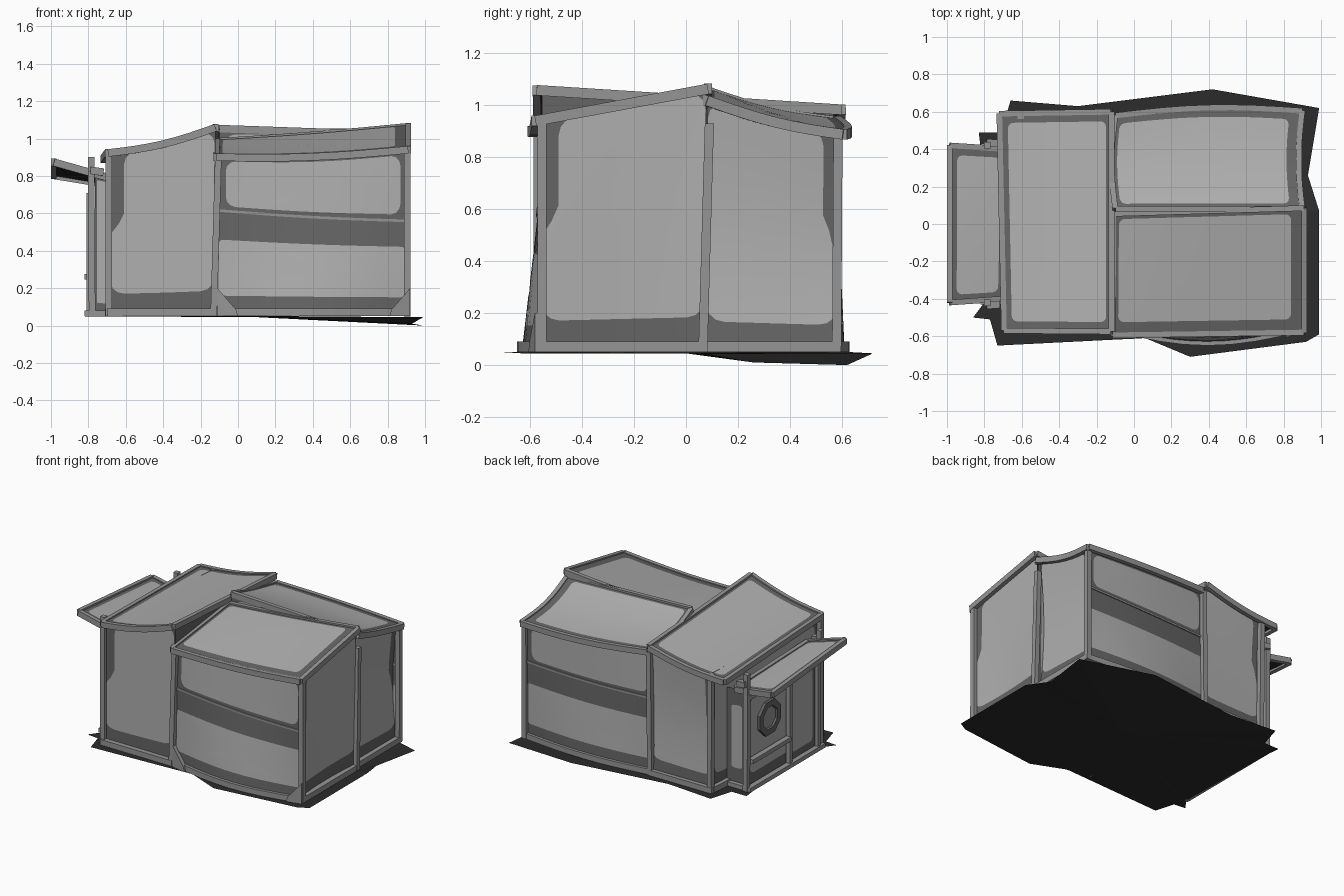
import bpy, bmesh, math
from mathutils import Vector as V

if "Cube" in bpy.data.objects:
    bpy.data.objects.remove(bpy.data.objects["Cube"])


def material(name, value):
    m = bpy.data.materials.new(name)
    m.use_nodes = True
    m.diffuse_color = (value, value, value, 1)
    m.node_tree.nodes["Principled BSDF"].inputs["Base Color"].default_value = (value, value, value, 1)
    return m


LIGHT = material("light_grey_panel", 0.43)
DARK = material("dark_grey_border", 0.13)
TRIM = material("grey_timber", 0.3)
GROUND = material("charcoal_ground", 0.025)


def finish(name, bm, mats, smooth=False):
    bmesh.ops.remove_doubles(bm, verts=bm.verts, dist=0.0003)
    me = bpy.data.meshes.new(name)
    bm.to_mesh(me)
    bm.free()
    ob = bpy.data.objects.new(name, me)
    bpy.context.collection.objects.link(ob)
    for m in mats:
        me.materials.append(m)
    if smooth:
        bpy.ops.object.select_all(action="DESELECT")
        ob.select_set(True)
        bpy.context.view_layer.objects.active = ob
        bpy.ops.object.shade_smooth_by_angle(angle=math.radians(35))
    return ob


def patch(a, b, c, d, low=(0, 0, 0), high=(0, 0, 0), mid=(0, 0, 0)):
    """Warped surface a-b (lower edge) to d-c (upper edge), with bent edges."""
    a, b, c, d, low, high, mid = map(V, (a, b, c, d, low, high, mid))

    def at(u, v):
        s = math.sin(math.pi * u)
        return (a.lerp(b, u).lerp(d.lerp(c, u), v) + low * s * (1 - v)
                + high * s * v + mid * math.sin(math.pi * v))
    at.size = ((b - a).length, (d - a).length)
    return at


def outline(u0, v0, u1, v1, ru, rv):
    pts = []
    corners = [(u0, v0, 1, 1), (u1, v0, -1, 1), (u1, v1, -1, -1), (u0, v1, 1, -1)]
    for i, (cu, cv, su, sv) in enumerate(corners):
        for k in range(4):
            t = math.radians(180 + 90 * i + 30 * k)
            pts.append((cu + su * ru + ru * math.cos(t), cv + sv * rv + rv * math.sin(t)))
        nu, nv, nsu, nsv = corners[(i + 1) % 4]
        e = pts[-1]
        f = (nu + nsu * ru, nv) if i % 2 == 0 else (nu, nv + nsv * rv)
        for k in range(1, 12):
            pts.append((e[0] + (f[0] - e[0]) * k / 12, e[1] + (f[1] - e[1]) * k / 12))
    return pts


def panel(name, at, left, right, bottom, top, radius=0.05, taper=False, underside=False):
    """Light rounded field inside a dark border, following a warped surface.
    With taper, the side borders fade out below mid height."""
    w, h = at.size
    l, r = left / w, right / w
    inner = outline(l, bottom / h, 1 - r, 1 - top / h, radius / w, radius / h)
    if taper:
        fade = [min(1, max(0, (v - .5) / .1)) for u, v in inner]
        inner = [(u * k + (u - l) / (1 - l - r) * (1 - k), v) for (u, v), k in zip(inner, fade)]
    cu, cv = (1 + l - r) / 2, (1 + (bottom - top) / h) / 2
    rings = [[(cu + (u - cu) * s, cv + (v - cv) * s) for u, v in inner] for s in (.2, .4, .6, .8, 1)]
    rings.append(outline(0, 0, 1, 1, 0, 0))
    bm = bmesh.new()
    rows = [[bm.verts.new(at(u, v)) for u, v in ring] for ring in rings]
    bm.faces.new(rows[0])
    n = len(inner)
    for k in range(len(rows) - 1):
        for i in range(n):
            j = (i + 1) % n
            f = bm.faces.new((rows[k][i], rows[k + 1][i], rows[k + 1][j], rows[k][j]))
            f.material_index = int(k == 4)
    ob = finish(name, bm, [LIGHT, DARK, GROUND], True)
    if underside:
        m = ob.modifiers.new("underside", "SOLIDIFY")
        m.thickness = 0.015
        m.use_rim = False
        m.material_offset = 2


def beam(name, pts, w, h, mat=TRIM, ref=(0, 0, 1)):
    """Rectangular timber swept along points; h is measured along ref."""
    pts = [V(p) for p in pts]
    bm = bmesh.new()
    rows = []
    for i, p in enumerate(pts):
        d = (pts[min(i + 1, len(pts) - 1)] - pts[max(i - 1, 0)]).normalized()
        side = d.cross(V(ref)).normalized()
        up = side.cross(d)
        rows.append([bm.verts.new(p + side * w / 2 * x + up * h / 2 * y)
                     for x, y in ((-1, -1), (1, -1), (1, 1), (-1, 1))])
    for r, q in zip(rows, rows[1:]):
        for i in range(4):
            j = (i + 1) % 4
            bm.faces.new((r[i], r[j], q[j], q[i]))
    bm.faces.new(rows[0][::-1])
    bm.faces.new(rows[-1])
    bmesh.ops.recalc_face_normals(bm, faces=bm.faces)
    return finish(name, bm, [mat])


def post(name, p, q, w=0.035):
    return beam(name, [p, q], w, w, TRIM, (1, 0, 0))


def roof(name, at, left, right, low, high):
    panel(name + "_sheet", at, left, right, low, high, .03, underside=True)
    t = [i / 8 for i in range(9)]
    edges = {"low": [at(u, 0) for u in t], "high": [at(u, 1) for u in t],
             "side_a": [at(0, v) for v in t], "side_b": [at(1, v) for v in t]}
    for key, pts in edges.items():
        beam(name + "_frame_" + key, [p - V((0, 0, .012)) for p in pts], .03, .04)


# roofs
roof("front_roof", patch((-.115, -.595, .912), (.91, -.58, .952), (.91, .085, 1.075), (-.11, .055, .995),
                         low=(0, 0, -.018), high=(0, 0, -.006)), .03, .07, .07, .03)
roof("back_roof", patch((.9, .605, .9), (-.1, .58, .95), (-.1, .08, 1.065), (.9, .08, 1.03),
                        low=(0, .03, -.01), mid=(-.02, 0, -.018)), .065, .03, .05, .03)
roof("side_roof", patch((-.72, .59, .9), (-.695, -.57, .935), (-.12, -.575, 1.07), (-.12, .6, .995),
                        mid=(0, 0, -.022)), .05, .05, .045, .03)
roof("porch_roof", patch((-.985, .42, .815), (-.985, -.42, .885), (-.7, -.4, .805), (-.68, .4, .765)),
     .05, .04, .04, .03)

# front and back bay walls, each split by a sloping rail
front_low = patch((-.11, -.555, .07), (.895, -.555, .07), (.895, -.55, .56), (-.1, -.56, .615),
                  low=(0, -.075, 0), high=(0, -.015, -.008))
front_high = patch((-.1, -.56, .615), (.895, -.55, .56), (.895, -.55, .94), (-.1, -.555, .9),
                   low=(0, -.015, -.008), high=(0, 0, -.022))
back_low = patch((.87, .575, .07), (-.11, .565, .07), (-.11, .56, .6), (.87, .58, .61),
                 low=(0, .04, 0), high=(0, .015, -.008))
back_high = patch((.87, .58, .61), (-.11, .56, .6), (-.11, .56, .94), (.87, .58, .89),
                  low=(0, .015, -.008), high=(0, .02, -.01))
for name, low, high in (("front", front_low, front_high), ("back", back_low, back_high)):
    panel(name + "_lower_wall", low, .002, .002, .09, .155, .02)
    panel(name + "_upper_wall", high, .035, .025, .025, .02, .05)
    for part, v, size in (("rail", 1, .014), ("sill", 0, .04)):
        beam(name + "_" + part, [low(i / 8, v) for i in range(9)], size, size)

# side walls
panel("front_bay_side_wall", patch((.895, -.555, .06), (.895, .07, .06), (.895, .08, 1.06), (.895, -.55, .94),
                                   low=(-.015, 0, 0)), .06, .005, .11, .005, .06, True)
panel("back_bay_side_wall", patch((.87, .08, .06), (.87, .575, .06), (.87, .58, .89), (.87, .08, 1.02),
                                  mid=(-.03, 0, -.005)), .005, .05, .11, .005, .06, True)
panel("front_bay_rear_wall", patch((.89, .075, .06), (-.1, .07, .06), (-.1, .07, 1.05), (.89, .08, 1.055)),
      .03, .03, .03, .03)
panel("side_block_front_wall", patch((-.68, -.55, .06), (-.13, -.555, .06), (-.12, -.555, 1.05), (-.68, -.55, .92),
                                     high=(0, 0, -.02)), .07, .005, .11, .005, .06, True)
panel("side_block_back_wall", patch((-.12, .57, .06), (-.595, .565, .06), (-.6, .57, .91), (-.12, .57, .98),
                                    high=(0, 0, -.02), mid=(0, -.02, 0)), .005, .05, .11, .005, .06, True)
panel("side_block_outer_wall", patch((-.595, .565, .06), (-.68, -.55, .06), (-.68, -.55, .92), (-.6, .57, .91)),
      .04, .04, .1, .04)
panel("side_block_inner_wall", patch((-.12, -.555, .06), (-.12, .57, .06), (-.12, .57, .98), (-.12, -.555, 1.05)),
      .04, .04, .1, .13)

# corner posts
post("front_outer_post", (.905, -.555, .05), (.905, -.555, .94))
post("middle_outer_post", (.905, .065, .05), (.9, .09, .93))
post("back_outer_post", (.885, .58, .05), (.885, .585, .89))
post("front_inner_post", (-.13, -.57, .05), (-.105, -.57, .91))
post("back_inner_post", (-.12, .575, .05), (-.11, .575, .94))
post("side_front_post", (-.69, -.555, .05), (-.69, -.555, .93))
post("side_back_post", (-.6, .575, .05), (-.605, .58, .91))

# sills of the straight walls
for name, p, q in (("outer_sill", (.9, -.57, .07), (.9, .07, .07)),
                   ("back_outer_sill", (.88, .07, .07), (.88, .59, .07)),
                   ("side_front_sill", (-.7, -.565, .07), (-.12, -.57, .07)),
                   ("side_back_sill", (-.62, .575, .07), (-.12, .575, .07)),
                   ("side_outer_sill", (-.69, -.56, .07), (-.605, .57, .07))):
    beam(name, [p, q], .04, .04)

# triangular corner braces
for name, x, y, s in (("front_inner_brace", -.11, -.58, 1), ("front_outer_brace", .92, -.57, -1)):
    bm = bmesh.new()
    tri = [(0, .05), (.11, .05), (.1, .085), (0, .2)]
    f = bm.faces.new([bm.verts.new((x + s * u, y - .012 - .22 * u, z)) for u, z in tri])
    ext = bmesh.ops.extrude_face_region(bm, geom=[f])["geom"]
    bmesh.ops.translate(bm, vec=(0, .03, 0), verts=[g for g in ext if isinstance(g, bmesh.types.BMVert)])
    bmesh.ops.recalc_face_normals(bm, faces=bm.faces)
    finish(name, bm, [TRIM])

# entrance porch: walls, posts, door and window
panel("porch_wall", patch((-.765, .4, .06), (-.765, -.4, .06), (-.765, -.4, .79), (-.765, .4, .76)),
      .04, .02, .08, .08)
panel("porch_front_wall", patch((-.765, -.4, .06), (-.67, -.4, .06), (-.67, -.4, .78), (-.765, -.4, .8)),
      .01, .01, .06, .02, .01)
panel("porch_back_wall", patch((-.61, .4, .06), (-.765, .4, .06), (-.765, .4, .77), (-.61, .4, .75)),
      .035, .035, .12, .12, .02)
for side, s in (("front", -1), ("back", 1)):
    post("porch_" + side + "_post", (-.78, s * .42, .05), (-.785, s * .42, .9), .035)
    beam("porch_" + side + "_sill", [(-.82, s * .41, .065), (-.62, s * .41, .065)], .04, .03)
    beam("porch_" + side + "_block", [(-.79, s * .435, .83), (-.72, s * .43, .82)], .04, .04)
beam("porch_sill", [(-.8, -.43, .065), (-.8, .43, .065)], .04, .03)
beam("porch_lintel", [(-.785, -.4, .72), (-.785, .4, .72)], .03, .03)
panel("door", patch((-.785, -.06, .08), (-.785, -.37, .08), (-.785, -.37, .7), (-.785, -.06, .7)),
      .04, .04, .05, .04, .02)
for name, y in (("door_inner_jamb", -.05), ("door_outer_jamb", -.375)):
    post(name, (-.795, y, .06), (-.795, y, .71), .03)
beam("window_ledge", [(-.8, -.04, .26), (-.8, .4, .26)], .04, .03)
bm = bmesh.new()
ring = [[bm.verts.new((x, .15 + r * math.cos((k + .5) * math.pi / 4), .48 + r * math.sin((k + .5) * math.pi / 4)))
         for k in range(8)] for x, r in ((-.765, .13), (-.785, .13), (-.785, .085), (-.772, .08))]
for r, q in zip(ring, ring[1:]):
    for i in range(8):
        bm.faces.new((r[i], r[(i + 1) % 8], q[(i + 1) % 8], q[i]))
bm.faces.new(ring[-1]).material_index = 1
bmesh.ops.recalc_face_normals(bm, faces=bm.faces)
finish("window", bm, [DARK, TRIM])

# uneven ground sheet
edge = [(-.66, .66, .05), (-.3, .63, .05), (.42, .72, .045), (.99, .62, .0), (.93, .26, .01), (.99, .07, .045),
        (.99, -.59, .045), (.92, -.63, .045), (.3, -.71, .05), (.06, -.61, .05), (-.73, -.65, .05), (-.77, -.51, .05),
        (-.86, -.5, .05), (-.8, -.42, .05), (-.82, .41, .05), (-.83, .49, .05), (-.71, .49, .05)]
bm = bmesh.new()
hub = bm.verts.new((.1, 0, .045))
rim = [bm.verts.new(p) for p in edge]
for i, v in enumerate(rim):
    bm.faces.new((hub, rim[(i + 1) % len(rim)], v))
bmesh.ops.reverse_faces(bm, faces=bm.faces)
finish("ground_sheet", bm, [GROUND])
